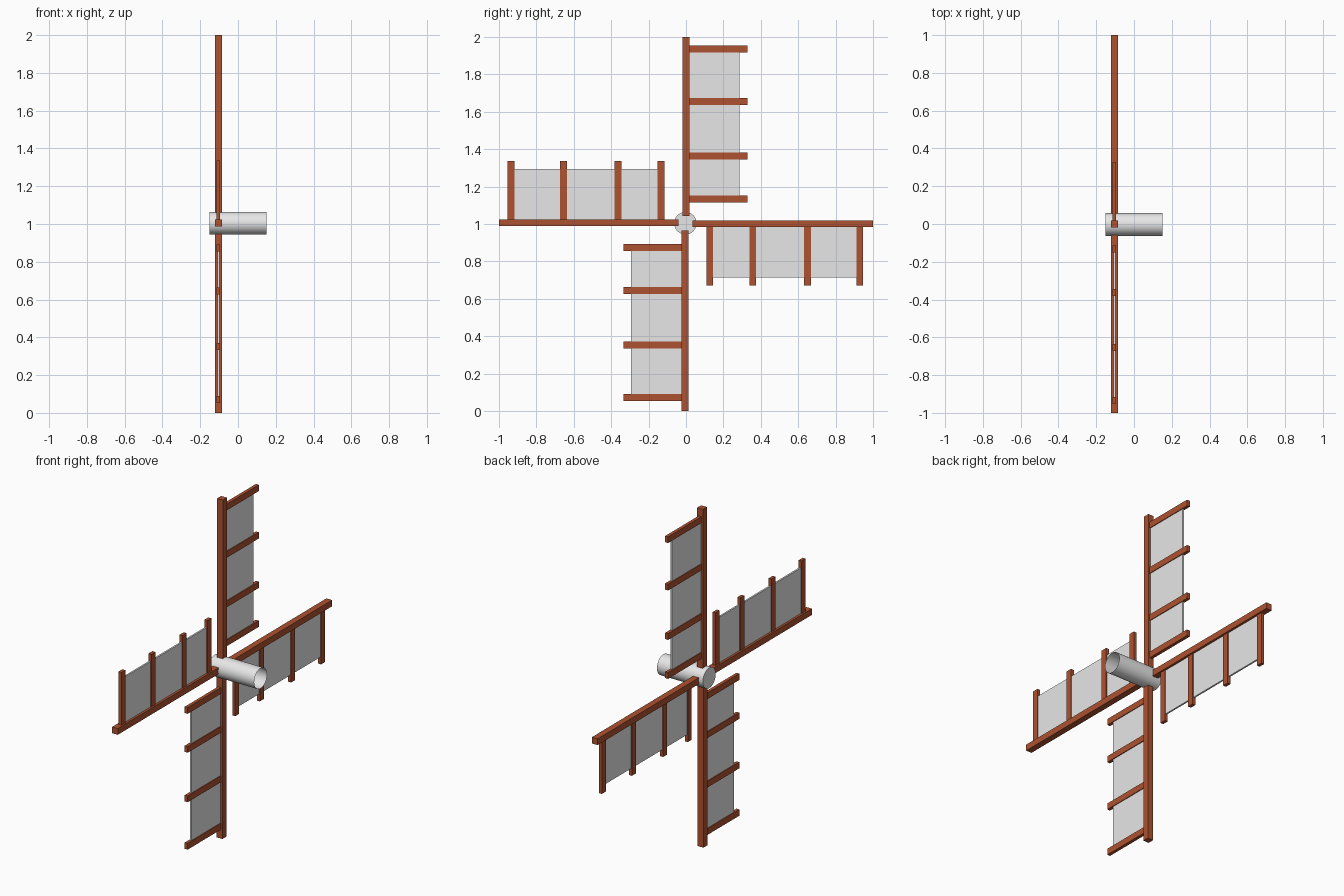
import bpy, bmesh
from math import radians
from mathutils import Matrix, Vector

if "Cube" in bpy.data.objects:
    bpy.data.objects.remove(bpy.data.objects["Cube"])


def make_material(name, rgb):
    mat = bpy.data.materials.new(name)
    mat.use_nodes = True
    color = (*rgb, 1)
    mat.diffuse_color = color
    mat.node_tree.nodes["Principled BSDF"].inputs["Base Color"].default_value = color
    return mat


WOOD = make_material("reddish brown wood", (0.42, 0.085, 0.03))
CLOTH = make_material("pale grey", (0.8, 0.8, 0.8))

CENTER = Vector((0, -0.003, 1.004))
SAIL_X = -0.104


def finish(bm, name, mat):
    mesh = bpy.data.meshes.new(name)
    bm.to_mesh(mesh)
    bm.free()
    mesh.materials.append(mat)
    obj = bpy.data.objects.new(name, mesh)
    bpy.context.collection.objects.link(obj)
    return obj


def box(name, mat, turn, depth, y_range, z_range):
    """Box in the upright arm's frame, then turned about the hub axis."""
    lo = Vector((SAIL_X - depth / 2, y_range[0], z_range[0]))
    hi = Vector((SAIL_X + depth / 2, y_range[1], z_range[1]))
    bm = bmesh.new()
    place = (Matrix.Translation(CENTER) @ turn @ Matrix.Translation((lo + hi) / 2)
             @ Matrix.Diagonal((*(hi - lo), 1)))
    bmesh.ops.create_cube(bm, size=1, matrix=place)
    return finish(bm, name, mat)


# Four arms, clockwise from the top
arms = {"top": 0.996, "back": 1.003, "bottom": 1.004, "front": 0.997}
for i, (side, length) in enumerate(arms.items()):
    turn = Matrix.Rotation(radians(-90 * i), 4, "X")
    box(f"{side}_spar", WOOD, turn, 0.037, (-0.016, 0.021), (0.038, length))
    box(f"{side}_sail", CLOTH, turn, 0.01, (0.01, 0.29), (0.13, 0.932))
    for n, r in enumerate((0.13, 0.36, 0.652, 0.932), 1):
        box(f"{side}_rung_{n}", WOOD, turn, 0.019, (0.015, 0.332), (r - 0.0185, r + 0.0185))

# Hub tube: open at +x, closed at -x
bm = bmesh.new()
axis = Matrix.Translation(CENTER) @ Matrix.Rotation(radians(90), 4, "Y")
bmesh.ops.create_cone(bm, cap_ends=True, segments=32, radius1=0.06, radius2=0.06,
                      depth=0.3, matrix=axis)
open_end = [f for f in bm.faces if f.normal.x > 0.9]
bmesh.ops.delete(bm, geom=open_end, context="FACES_ONLY")
hub = finish(bm, "hub_tube", CLOTH)
bpy.ops.object.select_all(action="DESELECT")
hub.select_set(True)
bpy.context.view_layer.objects.active = hub
bpy.ops.object.shade_smooth_by_angle(angle=radians(40))
